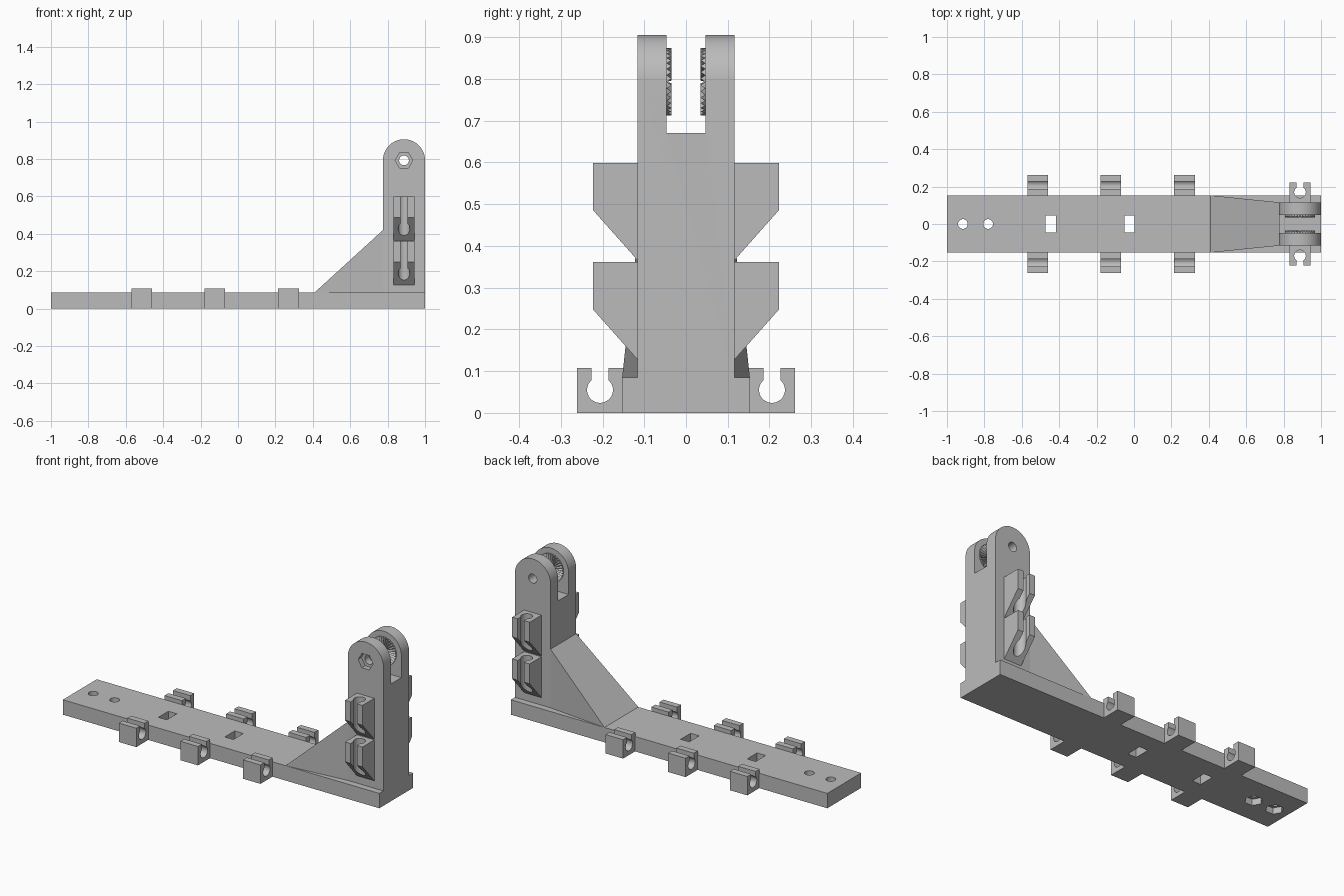
import bpy, bmesh
from math import sin, cos, pi, asin

cube = bpy.data.objects.get("Cube")
if cube:
    bpy.data.objects.remove(cube, do_unlink=True)

grey = bpy.data.materials.new("plain grey")
grey.use_nodes = True
colour = (0.5, 0.5, 0.5, 1)
grey.diffuse_color = colour
grey.node_tree.nodes["Principled BSDF"].inputs["Base Color"].default_value = colour

PLACE = {"x": lambda u, v, w: (w, u, v),
         "y": lambda u, v, w: (u, w, v),
         "z": lambda u, v, w: (u, v, w)}


def add_object(name, bm):
    bmesh.ops.recalc_face_normals(bm, faces=bm.faces)
    mesh = bpy.data.meshes.new(name)
    bm.to_mesh(mesh)
    bm.free()
    mesh.materials.append(grey)
    obj = bpy.data.objects.new(name, mesh)
    bpy.context.collection.objects.link(obj)
    return obj


def prism(name, points, axis, start, end):
    """Extrude a 2D profile along an axis."""
    bm = bmesh.new()
    lo, hi = ([bm.verts.new(PLACE[axis](u, v, w)) for u, v in points] for w in (start, end))
    bm.faces.new(lo)
    bm.faces.new(hi)
    n = len(points)
    for i in range(n):
        j = (i + 1) % n
        bm.faces.new((lo[i], lo[j], hi[j], hi[i]))
    return add_object(name, bm)


def rect(u0, u1, v0, v1):
    return [(u0, v0), (u1, v0), (u1, v1), (u0, v1)]


def arc(cu, cv, r, a0, a1, n):
    return [(cu + r * cos(a0 + (a1 - a0) * i / n), cv + r * sin(a0 + (a1 - a0) * i / n))
            for i in range(n + 1)]


def circle(cu, cv, r, n=32):
    return arc(cu, cv, r, 0, 2 * pi, n)[:-1]


def cut(target, cutter):
    """Subtract the cutter, bake the result and delete the cutter."""
    mod = target.modifiers.new("cut", "BOOLEAN")
    mod.operation = "DIFFERENCE"
    mod.solver = "EXACT"
    mod.object = cutter
    graph = bpy.context.evaluated_depsgraph_get()
    mesh = bpy.data.meshes.new_from_object(target.evaluated_get(graph))
    target.modifiers.clear()
    target.data = mesh
    bpy.data.objects.remove(cutter, do_unlink=True)


# Base plate with bolt holes, nut pockets and strap slots
HALF, THICK = 0.153, 0.085
base = prism("base_plate", rect(-1, 1, -HALF, HALF), "z", 0, THICK)
for x in (-0.915, -0.78):
    cut(base, prism("cutter", circle(x, 0, 0.026), "z", -0.1, 0.2))
    cut(base, prism("cutter", circle(x, 0, 0.047, 6), "z", -0.1, 0.035))
for x in (-0.445, -0.025):
    cut(base, prism("cutter", rect(x - 0.027, x + 0.027, -0.045, 0.045), "z", -0.1, 0.2))

# Upright post with rounded fork end
PX, PZ, PR, PY = 0.8875, 0.793, 0.1125, 0.116
outline = [(PX - PR, THICK), (1, THICK)] + arc(PX, PZ, PR, 0, pi, 32)
post = prism("upright_post", outline, "y", -PY, PY)
cut(post, prism("cutter", rect(0.7, 1.1, -0.047, 0.047), "z", 0.67, 1))
cut(post, prism("cutter", circle(PX, PZ, 0.026), "y", -0.3, 0.3))
cut(post, prism("cutter", circle(PX, PZ, 0.047, 6), "y", -0.3, -PY + 0.03))

# Tapered gusset between plate and post
bm = bmesh.new()
tip = [bm.verts.new((0.408, s * HALF, THICK)) for s in (-1, 1)]
low = [bm.verts.new((PX - PR, s * PY, THICK)) for s in (-1, 1)]
top = [bm.verts.new((PX - PR, s * PY, 0.42)) for s in (-1, 1)]
for face in ((tip[0], low[0], top[0]), (tip[1], top[1], low[1]),
             (tip[0], top[0], top[1], tip[1]), (tip[0], tip[1], low[1], low[0]),
             (low[0], low[1], top[1], top[0])):
    bm.faces.new(face)
add_object("gusset", bm)

# Serrated locking rings inside the fork
TEETH = 32
for side, label in ((-1, "right"), (1, "left")):
    bm = bmesh.new()
    rings = []
    for r, toothed in ((0.03, False), (0.03, True), (0.081, True), (0.081, False)):
        ring = []
        for i in range(2 * TEETH):
            a = pi * i / TEETH
            y = 0.048 if not toothed else (0.035 if i % 2 else 0.046)
            ring.append(bm.verts.new((PX + r * cos(a), side * y, PZ + r * sin(a))))
        rings.append(ring)
    for k in range(4):
        p, q = rings[k], rings[(k + 1) % 4]
        for i in range(2 * TEETH):
            j = (i + 1) % (2 * TEETH)
            bm.faces.new((p[i], p[j], q[j], q[i]))
    add_object(label + "_locking_ring", bm)


# Open cable clip profile: a block with a keyhole channel
def clip_profile(centre, start, direction):
    w, d, r, s, c = 0.055, 0.108, 0.031, 0.02, 0.055
    gap = asin(s / r)
    pts = [(-s, d), (-w, d), (-w, 0), (w, 0), (w, d), (s, d)]
    pts += arc(0, c, r, pi / 2 - gap, -3 * pi / 2 + gap, 28)
    return [(centre + u, start + direction * v) for u, v in pts]


for side, label in ((-1, "right"), (1, "left")):
    # Clips along the plate edges
    for i, x in enumerate((-0.515, -0.125, 0.27)):
        prism(f"{label}_plate_clip_{i + 1}", clip_profile(side * 0.206, 0, 1),
              "x", x - 0.055, x + 0.055)
    # Clips on the post, with sloped undersides
    for i, z in enumerate((0.125, 0.363)):
        clip = prism(f"{label}_post_clip_{i + 1}", clip_profile(PX, side * (PY - 0.001), side),
                     "z", z, z + 0.236)
        wedge = [(side * (PY - 0.02), z - 0.02), (side * 0.25, z - 0.02),
                 (side * 0.25, z + 0.154), (side * 0.223, z + 0.123)]
        cut(clip, prism("cutter", wedge, "x", 0.7, 1.1))

# Smooth round surfaces, keep edges sharp
bpy.ops.object.select_all(action="DESELECT")
for obj in bpy.context.collection.objects:
    if obj.type == "MESH":
        obj.select_set(True)
        bpy.context.view_layer.objects.active = obj
bpy.ops.object.shade_smooth_by_angle(angle=pi / 6)
